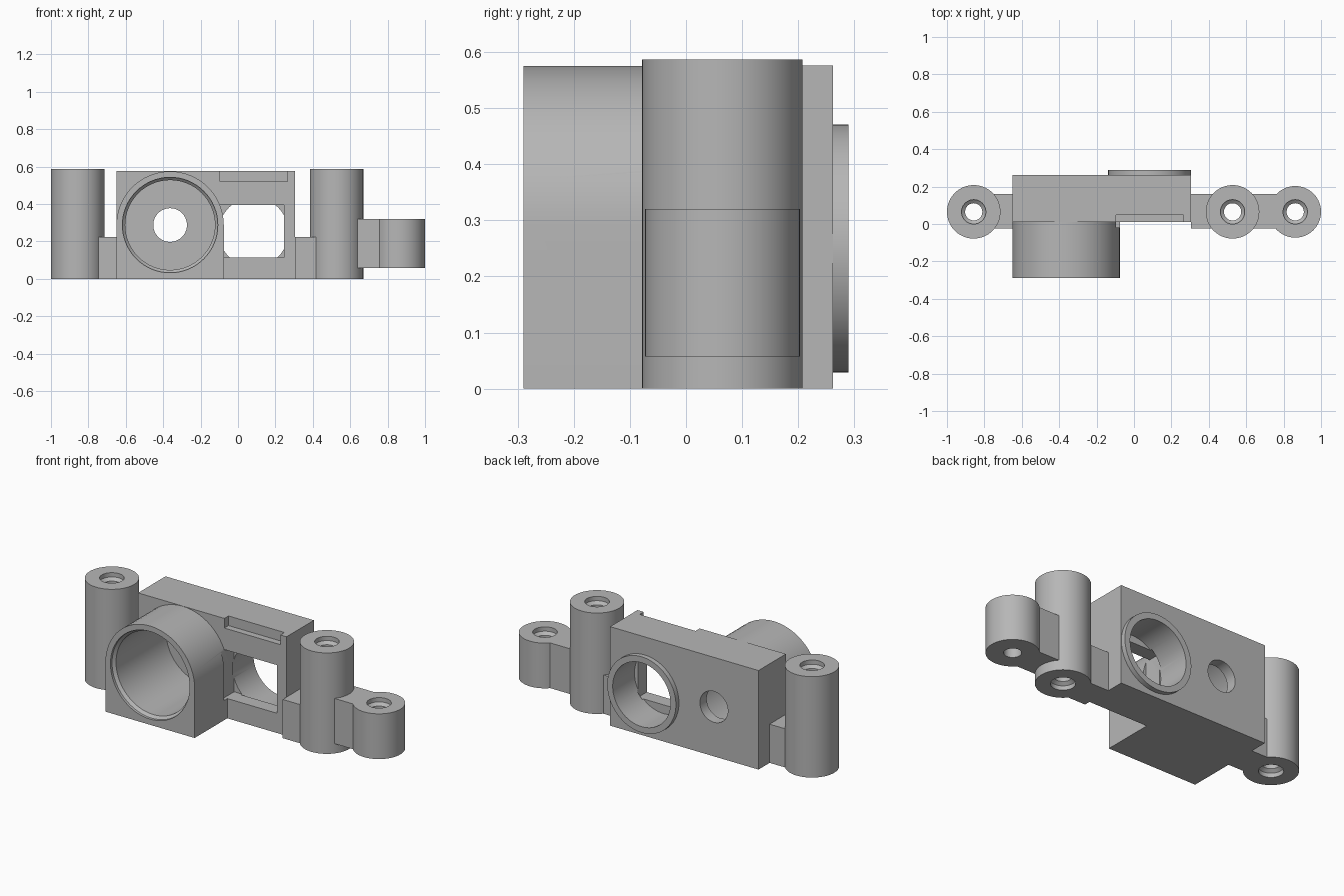
import bpy, bmesh, math
from mathutils import Matrix

cube = bpy.data.objects.get("Cube")
if cube:
    bpy.data.objects.remove(cube, do_unlink=True)

grey = bpy.data.materials.new("plain_grey")
grey.use_nodes = True
grey.diffuse_color = (0.47, 0.47, 0.47, 1)
grey.node_tree.nodes["Principled BSDF"].inputs["Base Color"].default_value = grey.diffuse_color


def finish(name, bm):
    bmesh.ops.recalc_face_normals(bm, faces=bm.faces)
    mesh = bpy.data.meshes.new(name)
    bm.to_mesh(mesh)
    bm.free()
    mesh.materials.append(grey)
    ob = bpy.data.objects.new(name, mesh)
    bpy.context.collection.objects.link(ob)
    return ob


def box(name, x, y, z):
    bm = bmesh.new()
    size = Matrix.Diagonal((x[1] - x[0], y[1] - y[0], z[1] - z[0], 1))
    mid = Matrix.Translation((sum(x) / 2, sum(y) / 2, sum(z) / 2))
    bmesh.ops.create_cube(bm, size=1, matrix=mid @ size)
    return finish(name, bm)


def turned(name, x, c, rings, axis="Z", sides=64):
    """Solid of revolution from (position along axis, radius) rings."""
    bm = bmesh.new()
    loops = []
    for pos, r in rings:
        loop = []
        for i in range(sides):
            a = math.tau * i / sides
            u, v = x + r * math.cos(a), c + r * math.sin(a)
            loop.append(bm.verts.new((u, v, pos) if axis == "Z" else (u, pos, v)))
        loops.append(loop)
    for a, b in zip(loops, loops[1:]):
        for i in range(sides):
            j = (i + 1) % sides
            bm.faces.new((a[i], a[j], b[j], b[i]))
    bm.faces.new(loops[0])
    bm.faces.new(loops[-1])
    return finish(name, bm)


def combine(ob, other, operation="DIFFERENCE"):
    other.hide_render = True
    mod = ob.modifiers.new("cut", "BOOLEAN")
    mod.operation, mod.object, mod.solver = operation, other, "EXACT"
    bpy.context.view_layer.objects.active = ob
    bpy.ops.object.modifier_apply(modifier=mod.name)
    bpy.data.objects.remove(other, do_unlink=True)


def smooth(ob):
    bpy.ops.object.select_all(action="DESELECT")
    ob.select_set(True)
    bpy.context.view_layer.objects.active = ob
    bpy.ops.object.shade_smooth_by_angle(angle=math.radians(25))


# Arched barrel housing: square below, half round above
BX, BZ, R = -0.363, 0.288, 0.287
outline = [(BX - R, 0), (BX + R, 0)]
outline += [(BX + R * math.cos(math.pi * i / 32), BZ + R * math.sin(math.pi * i / 32))
            for i in range(33)]
bm = bmesh.new()
face = bm.faces.new([bm.verts.new((x, -0.29, z)) for x, z in outline])
out = bmesh.ops.extrude_face_region(bm, geom=[face])
bmesh.ops.translate(bm, vec=(0, 0.34, 0),
                    verts=[v for v in out["geom"] if isinstance(v, bmesh.types.BMVert)])
housing = finish("barrel_housing", bm)

# Main block joined with the housing and the rear ring
body = box("main_body", (BX - R, 0.305), (0.01, 0.262), (0, 0.576))
combine(body, housing, "UNION")
combine(body, turned("rear_ring", 0.083, 0.25, [(0.2, 0.221), (0.29, 0.221)], "Y"), "UNION")

# Barrel bore with chamfered mouth, and the small hole behind it
combine(body, turned("bore", BX, BZ, [(-0.31, 0.255), (-0.275, 0.255), (-0.26, 0.24),
                                      (0.2, 0.24)], "Y"))
combine(body, turned("rear_hole", BX, BZ, [(0.15, 0.09), (0.3, 0.09)], "Y"))

# Square window in front opening into the round rear hole
combine(body, box("window", (-0.095, 0.245), (-0.02, 0.1), (0.115, 0.395)))
combine(body, turned("ring_hole", 0.083, 0.25, [(0.09, 0.186), (0.32, 0.186)], "Y"))

# Recess at the top front edge and the slot beside the housing
combine(body, box("top_recess", (-0.095, 0.265), (-0.02, 0.048), (0.52, 0.62)))
combine(body, box("side_slot", (-0.095, 0.265), (-0.02, 0.01), (0.115, 0.62)))
smooth(body)


# Screw posts with countersunk holes
PY = 0.065


def hole(x, z0, z1, both):
    low = [(z0 - 0.01, 0.065), (z0 + 0.025, 0.065), (z0 + 0.04, 0.046)]
    if not both:
        low = [(z0 - 0.01, 0.046)]
    return turned("screw_hole", x, PY, low + [(z1 - 0.04, 0.046), (z1 - 0.025, 0.065),
                                              (z1 + 0.01, 0.065)], sides=40)


posts = (("right_post", -0.857, 0.143, 0, 0.587, True, (-0.78, -0.65), 0.225),
         ("left_post", 0.527, 0.143, 0, 0.587, True, (0.305, 0.45), 0.225),
         ("small_left_post", 0.862, 0.138, 0.057, 0.32, False, (0.62, 0.78), 0.32))
for name, x, r, z0, z1, both, span, top in posts:
    post = turned(name, x, PY, [(z0, r), (z1, r)])
    combine(post, box("tab", span, (-0.025, 0.16), (z0, top)), "UNION")
    combine(post, hole(x, z0, z1, both))
    if name.startswith("small"):
        # Trim the link where it would enter the neighbouring post
        combine(post, turned("trim", 0.527, PY, [(-0.1, 0.142), (0.7, 0.142)]))
    smooth(post)
